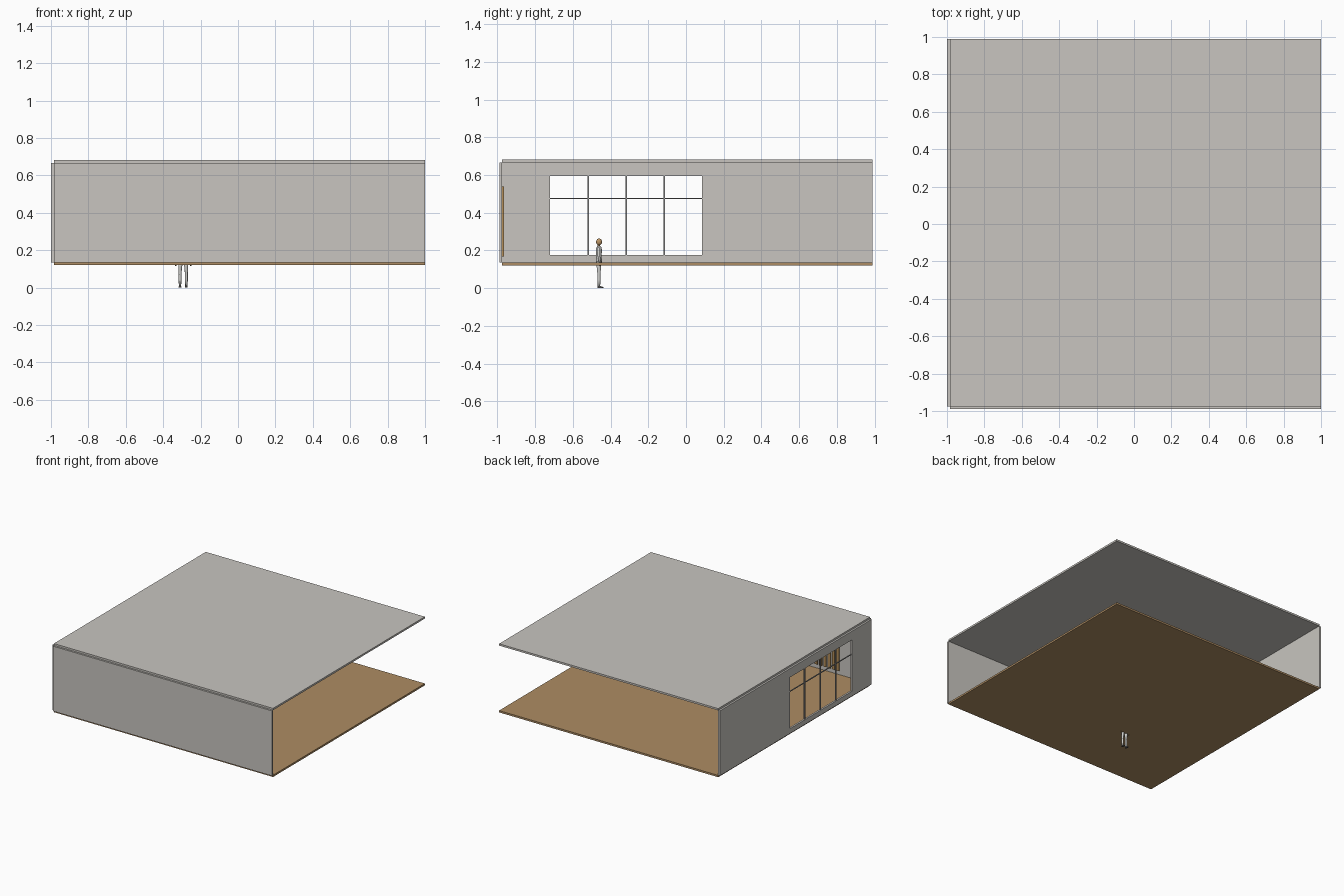
import bpy, bmesh, math
from mathutils import Vector

if "Cube" in bpy.data.objects:
    bpy.data.objects.remove(bpy.data.objects["Cube"])


def material(name, rgb):
    m = bpy.data.materials.new(name)
    m.diffuse_color = (*rgb, 1)
    m.use_nodes = True
    m.node_tree.nodes["Principled BSDF"].inputs["Base Color"].default_value = m.diffuse_color
    return m


PLASTER = material("warm grey plaster", (0.58, 0.56, 0.525))
WOOD = material("wood floor", (0.42, 0.265, 0.125))
SLAT = material("slat wood", (0.45, 0.27, 0.10))
METAL = material("grey metal", (0.30, 0.30, 0.30))
CLOTH = material("pale cloth", (0.62, 0.62, 0.60))
SKIN = material("tan skin", (0.50, 0.30, 0.13))
DARK = material("dark leather", (0.12, 0.12, 0.12))


def finish(bm, name, mat, smooth=False):
    bmesh.ops.recalc_face_normals(bm, faces=bm.faces)
    me = bpy.data.meshes.new(name)
    bm.to_mesh(me)
    bm.free()
    me.materials.append(mat)
    for p in me.polygons:
        p.use_smooth = smooth
    ob = bpy.data.objects.new(name, me)
    bpy.context.collection.objects.link(ob)
    return ob


def add_box(bm, lo, hi):
    lo, hi = Vector(lo), Vector(hi)
    vs = bmesh.ops.create_cube(bm, size=1)["verts"]
    bmesh.ops.scale(bm, vec=hi - lo, verts=vs)
    bmesh.ops.translate(bm, vec=(lo + hi) / 2, verts=vs)


def box(name, mat, lo, hi):
    bm = bmesh.new()
    add_box(bm, lo, hi)
    return finish(bm, name, mat)


def limb(name, mat, rings, n=10):
    """Smooth tube through rings of (x, y, z, half width, half depth)."""
    bm = bmesh.new()
    loops = [[bm.verts.new((x + rx * math.cos(2 * math.pi * i / n),
                            y + ry * math.sin(2 * math.pi * i / n), z))
              for i in range(n)] for x, y, z, rx, ry in rings]
    for a, b in zip(loops, loops[1:]):
        for i in range(n):
            bm.faces.new((a[i], a[(i + 1) % n], b[(i + 1) % n], b[i]))
    bm.faces.new(loops[0])
    bm.faces.new(loops[-1])
    return finish(bm, name, mat, True)


# Room shell: slabs, solid front wall
X0, X1, Y0, Y1 = -0.985, 1.0, -0.975, 0.99
T, FLOOR, CEIL = 0.015, 0.135, 0.667
box("floor", WOOD, (X0, Y0, FLOOR - T), (X1, Y1, FLOOR))
box("roof", PLASTER, (X0, Y0, CEIL), (X1, Y1, CEIL + T))
box("front_wall", PLASTER, (X0, Y0 - T, FLOOR), (X1, Y0, CEIL))

# Side wall with a window opening
WY0, WY1, WZ0, WZ1 = -0.72, 0.085, 0.175, 0.595
bm = bmesh.new()
outer, inner = [[bm.verts.new((-1, y, z)) for y, z in
                 ((a, c), (b, c), (b, d), (a, d))]
                for a, b, c, d in ((Y0, Y1, FLOOR, CEIL), (WY0, WY1, WZ0, WZ1))]
for i in range(4):
    j = (i + 1) % 4
    bm.faces.new((outer[i], outer[j], inner[j], inner[i]))
ext = bmesh.ops.extrude_face_region(bm, geom=bm.faces[:], use_keep_orig=True)
bmesh.ops.translate(bm, vec=(T, 0, 0),
                    verts=[v for v in ext["geom"] if isinstance(v, bmesh.types.BMVert)])
finish(bm, "window_wall", PLASTER)

# Window bars
bm = bmesh.new()
for k in (1, 2, 3):
    y = WY0 + (WY1 - WY0) * k / 4
    add_box(bm, (-0.997, y - 0.004, WZ0), (-0.988, y + 0.004, WZ1))
add_box(bm, (-0.996, WY0, 0.472), (-0.989, WY1, 0.478))
finish(bm, "window_bars", METAL)

# Slatted panel on the inside of the front wall
bm = bmesh.new()
count, sx0, sx1 = 21, -0.71, 0.12
pitch = (sx1 - sx0) / count
for i in range(count):
    x = sx0 + i * pitch
    add_box(bm, (x, Y0, 0.168), (x + pitch * 0.6, Y0 + 0.009, 0.54))
finish(bm, "wall_slats", SLAT)

# Standing figure
FX, FY = -0.293, -0.462
for side, s in (("left", -1), ("right", 1)):
    lx = FX + s * 0.017
    limb(side + "_leg", CLOTH, [
        (lx, FY, 0.008, 0.006, 0.007), (lx, FY, 0.045, 0.008, 0.009),
        (lx, FY, 0.07, 0.0075, 0.008), (lx - s * 0.001, FY, 0.11, 0.010, 0.012),
        (lx - s * 0.004, FY, 0.142, 0.012, 0.015)])
    limb(side + "_shoe", DARK, [
        (lx, FY + 0.009, 0, 0.007, 0.018), (lx, FY + 0.008, 0.005, 0.007, 0.017),
        (lx, FY + 0.001, 0.011, 0.005, 0.008)])
    limb(side + "_arm", CLOTH, [
        (FX + s * 0.040, FY + 0.006, 0.135, 0.005, 0.006),
        (FX + s * 0.037, FY, 0.170, 0.006, 0.007),
        (FX + s * 0.031, FY - 0.002, 0.212, 0.008, 0.009),
        (FX + s * 0.026, FY - 0.002, 0.219, 0.004, 0.005)])
    limb(side + "_hand", SKIN, [
        (FX + s * 0.040, FY + 0.008, 0.116, 0.003, 0.004),
        (FX + s * 0.040, FY + 0.007, 0.125, 0.005, 0.006),
        (FX + s * 0.040, FY + 0.006, 0.136, 0.004, 0.005)])
limb("torso", CLOTH, [
    (FX, FY, 0.132, 0.024, 0.015), (FX, FY, 0.145, 0.026, 0.017),
    (FX, FY, 0.170, 0.021, 0.014), (FX, FY, 0.200, 0.027, 0.017),
    (FX, FY, 0.215, 0.027, 0.014), (FX, FY, 0.223, 0.012, 0.009)], 14)
limb("neck", SKIN, [(FX, FY, 0.220, 0.007, 0.007), (FX, FY, 0.236, 0.007, 0.007)])
bm = bmesh.new()
bmesh.ops.create_uvsphere(bm, u_segments=14, v_segments=10, radius=1)
bmesh.ops.scale(bm, vec=(0.013, 0.016, 0.018), verts=bm.verts)
bmesh.ops.translate(bm, vec=(FX, FY + 0.001, 0.245), verts=bm.verts)
finish(bm, "head", SKIN, True)
